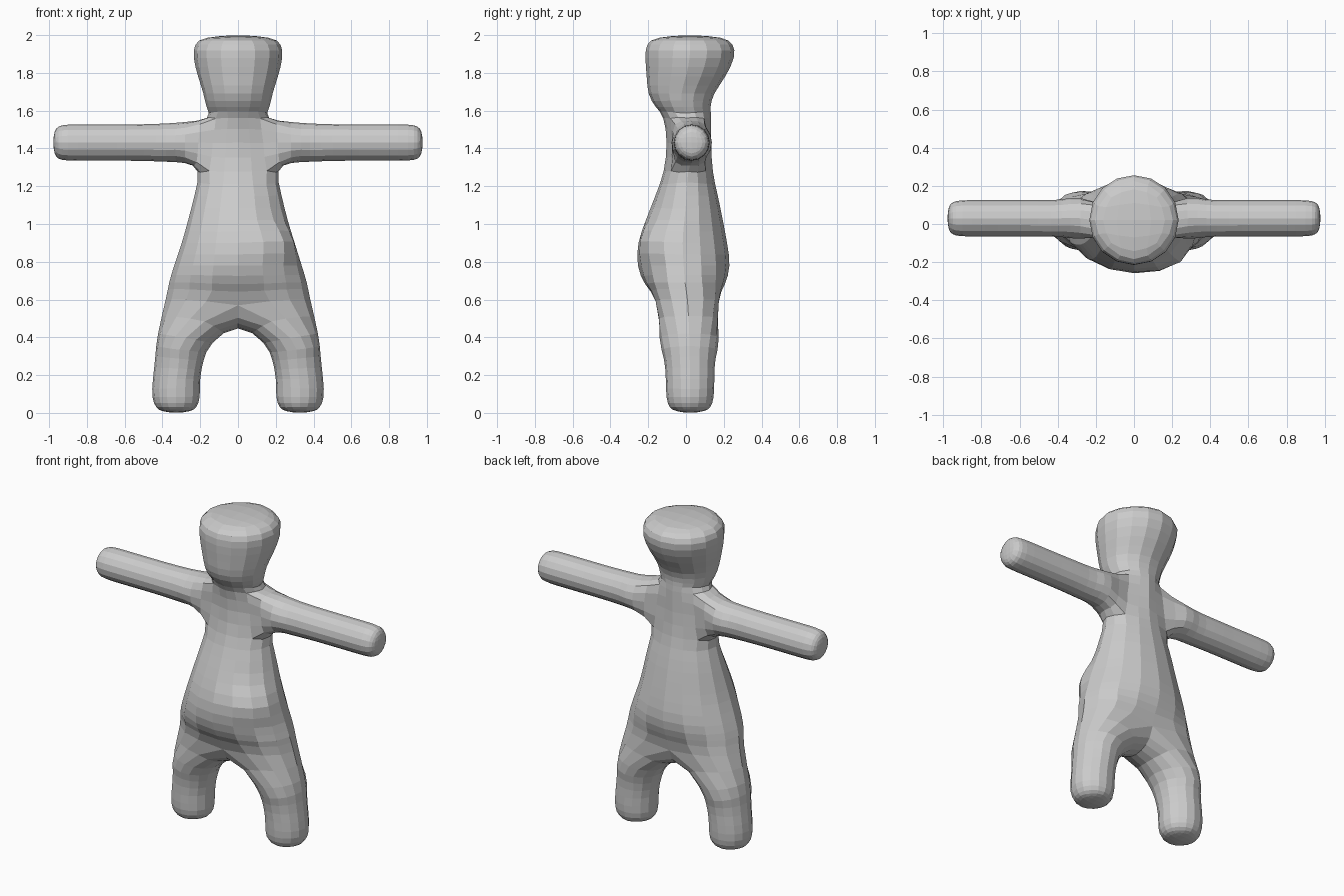
import bpy, bmesh, math
from mathutils import Vector

if "Cube" in bpy.data.objects:
    bpy.data.objects.remove(bpy.data.objects["Cube"])

# torso and head sections, top to bottom: z, half width, front y, back y
TORSO = [(1.985, .165, -.145, .185), (1.95, .224, -.203, .245), (1.88, .234, -.215, .253),
         (1.78, .211, -.208, .207), (1.69, .183, -.197, .150), (1.62, .166, -.160, .130),
         (1.56, .165, -.120, .133), (1.43, .19, -.105, .136), (1.28, .215, -.118, .142),
         (1.15, .230, -.162, .168), (1.02, .264, -.213, .195), (.90, .298, -.250, .217),
         (.78, .338, -.255, .230), (.69, .363, -.235, .224), (.60, .385, -.200, .215)]
SHOULDER = 6            # index of the section above the arm hole
# arm sections: x, y radius, z radius
ARM = [(.28, .108, .110), (.38, .098, .101), (.50, .096, .097), (.64, .095, .096), (.78, .095, .096),
       (.90, .094, .095), (.95, .083, .084), (.97, .058, .058)]
# leg sections: outer x, outer z, inner x, inner z, front y, back y
LEG = [(.422, .42, .135, .37, -.140, .174), (.438, .30, .183, .275, -.117, .156),
       (.450, .18, .200, .18, -.107, .150), (.453, .085, .203, .085, -.103, .146),
       (.432, .03, .222, .03, -.085, .128), (.400, .01, .255, .01, -.050, .093)]

faces = []


def cs(k):
    a = math.radians(45 * k)
    return math.cos(a), math.sin(a)


def loft(rings):
    """Join a series of eight-point rings with quads."""
    for a, b in zip(rings, rings[1:]):
        for j in range(8):
            faces.append((a[j], a[j - 1], b[j - 1], b[j]))


def cap(ring, centre):
    for j in range(0, 8, 2):
        faces.append((centre, ring[j], ring[j + 1], ring[(j + 2) % 8]))


# right half of torso and head
half = [[(w * cs(k)[0] if abs(k) < 2 else 0, (f + b) / 2 + (b - f) / 2 * cs(k)[1], z)
         for k in range(-2, 3)] for z, w, f, b in TORSO]
half[-1][0], half[-1][4] = (0, -.150, .57), (0, .165, .57)
half[-2][0], half[-2][4] = (0, -.215, .68), (0, .205, .68)
for i in range(len(half) - 1):
    for k in range(4):
        if i in (SHOULDER, SHOULDER + 1) and k in (1, 2):
            continue        # opening for the arm
        faces.append((half[i][k], half[i][k + 1], half[i + 1][k + 1], half[i + 1][k]))
crown, t = (0, .02, 2.0), half[0]
faces += [(crown, t[0], t[1], t[2]), (crown, t[2], t[3], t[4])]

# arm, grown from the side opening
up, mid, low = half[SHOULDER:SHOULDER + 3]
rings = [[mid[3], up[3], up[2], up[1], mid[1], low[1], low[2], low[3]]]
rings += [[(x, .03 + ry * cs(j)[0], 1.431 + rz * cs(j)[1]) for j in range(8)] for x, ry, rz in ARM]
loft(rings)
cap(rings[-1], (.978, .03, 1.431))

# leg, grown from half of the hip opening with a crotch bridge
h = half[-1]
rings = [[h[2], h[3], h[4], (0, .105, .475), (0, .02, .447), (0, -.075, .475), h[0], h[1]]]
for ox, oz, ix, iz, f, b in LEG:
    rings.append([((ox + ix) / 2 + (ox - ix) / 2 * cs(j)[0], (f + b) / 2 + (b - f) / 2 * cs(j)[1],
                   (oz + iz) / 2 + (oz - iz) / 2 * cs(j)[0]) for j in range(8)])
loft(rings)
cap(rings[-1], (.327, .022, 0))

# mirror both halves into one skin
bm = bmesh.new()
for s in (1, -1):
    for f in faces:
        bm.faces.new([bm.verts.new((s * x, y, z)) for x, y, z in f][::s])
bmesh.ops.remove_doubles(bm, verts=bm.verts, dist=1e-4)
bmesh.ops.recalc_face_normals(bm, faces=bm.faces)
# slight bulge on one hip
hip = min(bm.verts, key=lambda v: (v.co - Vector(half[11][1])).length)
hip.co += Vector((.035, -.02, .01))
mesh = bpy.data.meshes.new("body")
bm.to_mesh(mesh)
bm.free()
body = bpy.data.objects.new("body", mesh)
bpy.context.collection.objects.link(body)

grey = bpy.data.materials.new("plain grey")
grey.diffuse_color = (.6, .6, .6, 1)
grey.use_nodes = True
grey.node_tree.nodes["Principled BSDF"].inputs["Base Color"].default_value = grey.diffuse_color
mesh.materials.append(grey)

sub = body.modifiers.new("rounding", 'SUBSURF')
sub.levels = sub.render_levels = 1

# push the cage out so the rounded surface passes through the section points
target = [v.co.copy() for v in mesh.vertices]
for _ in range(7):
    dg = bpy.context.evaluated_depsgraph_get()
    dg.update()
    ev = body.evaluated_get(dg).data
    moved = [ev.vertices[i].co.copy() for i in range(len(target))]
    for v, goal, now in zip(mesh.vertices, target, moved):
        v.co += (goal - now) * .8
    mesh.update()
    body.update_tag()
